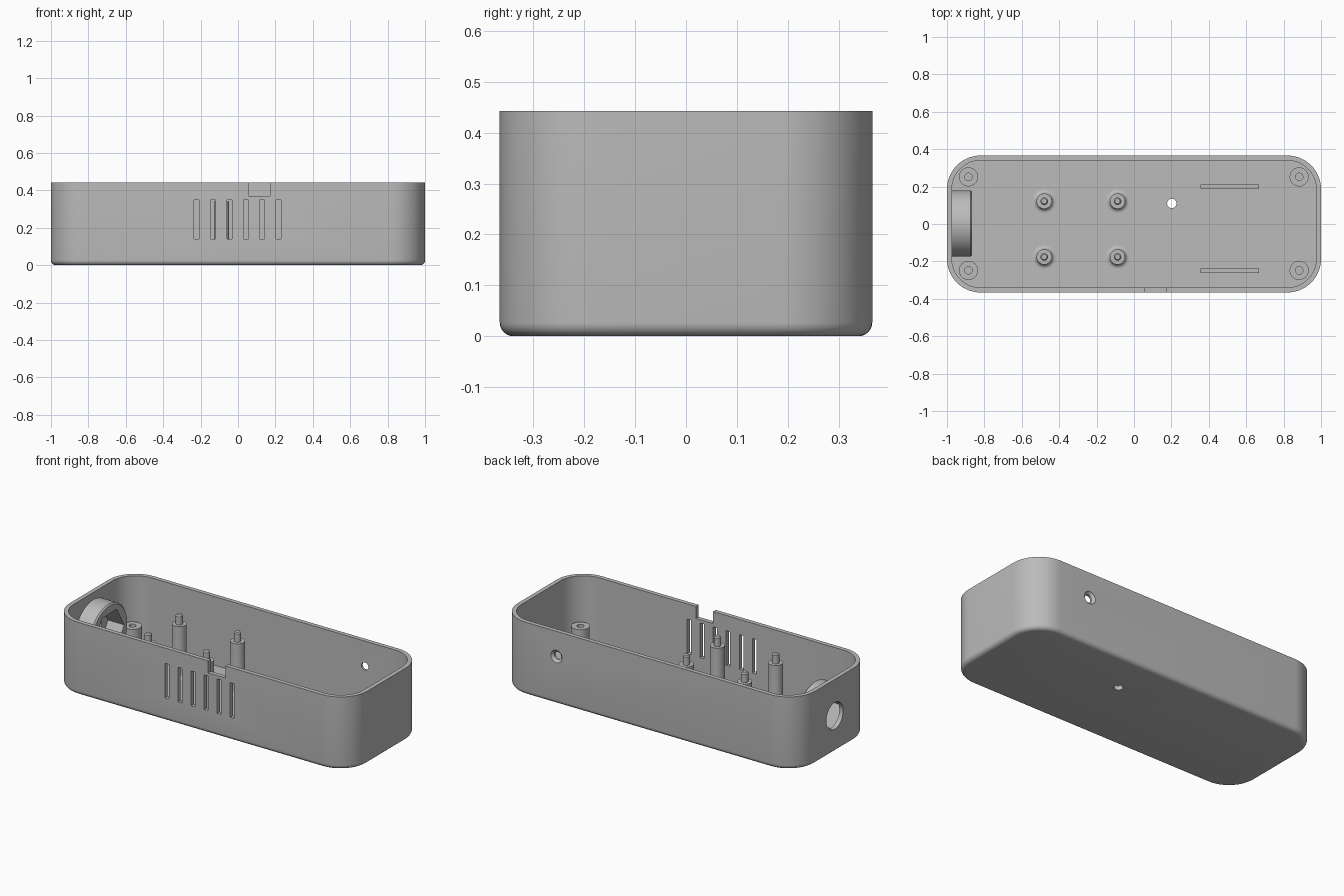
import bpy, bmesh
from math import pi, sin, cos, radians
from mathutils import Matrix, Vector

cube = bpy.data.objects.get("Cube")
if cube:
    bpy.data.objects.remove(cube, do_unlink=True)

grey = bpy.data.materials.new("plain_grey")
grey.use_nodes = True
grey.diffuse_color = (0.5, 0.5, 0.5, 1)
grey.node_tree.nodes["Principled BSDF"].inputs["Base Color"].default_value = (0.5, 0.5, 0.5, 1)

HALF_X, HALF_Y, HEIGHT = 1.0, 0.366, 0.443
WALL, CORNER, FILLET = 0.026, 0.18, 0.027
MID_Z = HEIGHT / 2


def finish(bm, name):
    bmesh.ops.recalc_face_normals(bm, faces=bm.faces)
    mesh = bpy.data.meshes.new(name)
    bm.to_mesh(mesh)
    bm.free()
    mesh.materials.append(grey)
    obj = bpy.data.objects.new(name, mesh)
    bpy.context.collection.objects.link(obj)
    return obj


def activate(obj):
    bpy.ops.object.select_all(action='DESELECT')
    obj.select_set(True)
    bpy.context.view_layer.objects.active = obj


def smooth(obj):
    activate(obj)
    bpy.ops.object.shade_smooth_by_angle(angle=radians(32))


def lathe(name, profile, place, segments=48):
    """Revolve (radius, height) points around z, then move into place."""
    bm = bmesh.new()
    verts = [bm.verts.new((r, 0, z)) for r, z in profile]
    edges = [bm.edges.new(pair) for pair in zip(verts, verts[1:])]
    bmesh.ops.spin(bm, geom=verts + edges, axis=(0, 0, 1), cent=(0, 0, 0),
                   angle=2 * pi, steps=segments, use_merge=True)
    bmesh.ops.remove_doubles(bm, verts=bm.verts, dist=1e-5)
    bm.transform(place)
    return finish(bm, name)


def rod(name, radius, length, place, segments=48):
    h = length / 2
    return lathe(name, [(0, -h), (radius, -h), (radius, h), (0, h)], place, segments)


def block(name, center, size):
    bm = bmesh.new()
    bmesh.ops.create_cube(bm, size=1)
    bm.transform(Matrix.Translation(center) @ Matrix.Diagonal((*size, 1)))
    return finish(bm, name)


def cut(obj, cutter):
    cutter.hide_render = True
    mod = obj.modifiers.new("cut", 'BOOLEAN')
    mod.operation, mod.solver, mod.object = 'DIFFERENCE', 'EXACT', cutter
    activate(obj)
    bpy.ops.object.modifier_apply(modifier=mod.name)
    bpy.data.objects.remove(cutter, do_unlink=True)


def rounded_loop(bm, inset, z, steps=14):
    """Rounded rectangle of vertices, inset from the outer footprint."""
    r = CORNER - inset
    loop = []
    for q, (sx, sy) in enumerate([(1, 1), (-1, 1), (-1, -1), (1, -1)]):
        for i in range(steps + 1):
            a = (q + i / steps) * pi / 2
            loop.append(bm.verts.new((sx * (HALF_X - CORNER) + r * cos(a),
                                      sy * (HALF_Y - CORNER) + r * sin(a), z)))
    return loop


def at(x, y, z):
    return Matrix.Translation((x, y, z))


ALONG_X = Matrix.Rotation(pi / 2, 4, 'Y')
ALONG_Y = Matrix.Rotation(-pi / 2, 4, 'X')

# Open tray: filleted bottom, outer wall, rim, inner wall, floor
bm = bmesh.new()
sections = [(FILLET * (1 - sin(a)), FILLET * (1 - cos(a)))
            for a in [i * pi / 12 for i in range(7)]]
sections += [(0, HEIGHT), (WALL, HEIGHT), (WALL, WALL)]
loops = [rounded_loop(bm, inset, z) for inset, z in sections]
n = len(loops[0])
for low, high in zip(loops, loops[1:]):
    for i in range(n):
        j = (i + 1) % n
        bm.faces.new((low[i], low[j], high[j], high[i]))
bm.faces.new(loops[0])
bm.faces.new(loops[-1])
tray = finish(bm, "tray")

# Front vents and cable notch
for i in range(6):
    cut(tray, block("vent_cutter", (-0.221 + i * 0.0876, -HALF_Y, 0.245), (0.027, 0.1, 0.21)))
cut(tray, block("notch_cutter", (0.114, -HALF_Y, 0.47), (0.116, 0.1, 0.2)))

# Socket hole in the end wall, floor hole, countersunk hole in the back wall
cut(tray, rod("socket_cutter", 0.081, 0.1, at(-HALF_X, 0, MID_Z) @ ALONG_X))
cut(tray, rod("floor_cutter", 0.025, 0.2, at(0.202, 0.11, 0)))
cut(tray, lathe("back_cutter",
                [(0, -0.06), (0.023, -0.06), (0.023, -0.014), (0.038, 0), (0.038, 0.05), (0, 0.05)],
                at(0.615, HALF_Y, 0.29) @ ALONG_Y))
smooth(tray)

# Socket collar with a chamfered rim and a hexagonal pocket
collar = lathe("socket_collar",
               [(0, 0), (0.177, 0), (0.177, 0.104), (0.169, 0.112), (0, 0.112)],
               at(-0.977, 0.002, MID_Z) @ ALONG_X, 64)
cut(collar, rod("pocket_cutter", 0.14, 0.4,
                at(-0.9, 0.002, MID_Z) @ ALONG_X @ Matrix.Rotation(pi / 6, 4, 'Z'), 6))
smooth(collar)

# Board standoffs: flared foot, post and locating pin
flare = [(0.063 - 0.022 * sin(a), 0.026 + 0.022 * (1 - cos(a)))
         for a in [i * pi / 12 for i in range(7)]]
for x in (-0.48, -0.088):
    for y in (0.122, -0.176):
        smooth(lathe("standoff",
                     [(0, 0.02), (0.063, 0.02)] + flare +
                     [(0.041, 0.34), (0.02, 0.34), (0.02, 0.39), (0.014, 0.397), (0, 0.397)],
                     at(x, y, 0)))

# Corner screw bosses with blind holes
for x in (-0.885, 0.883):
    for y in (0.252, -0.248):
        smooth(lathe("screw_boss",
                     [(0, 0.02), (0.051, 0.02), (0.051, 0.17), (0.02, 0.17), (0.02, 0.04), (0, 0.04)],
                     at(x, y, 0)))

# Low floor ribs
for y in (0.2, -0.25):
    block("floor_rib", (0.512, y, 0.05), (0.315, 0.022, 0.06))
